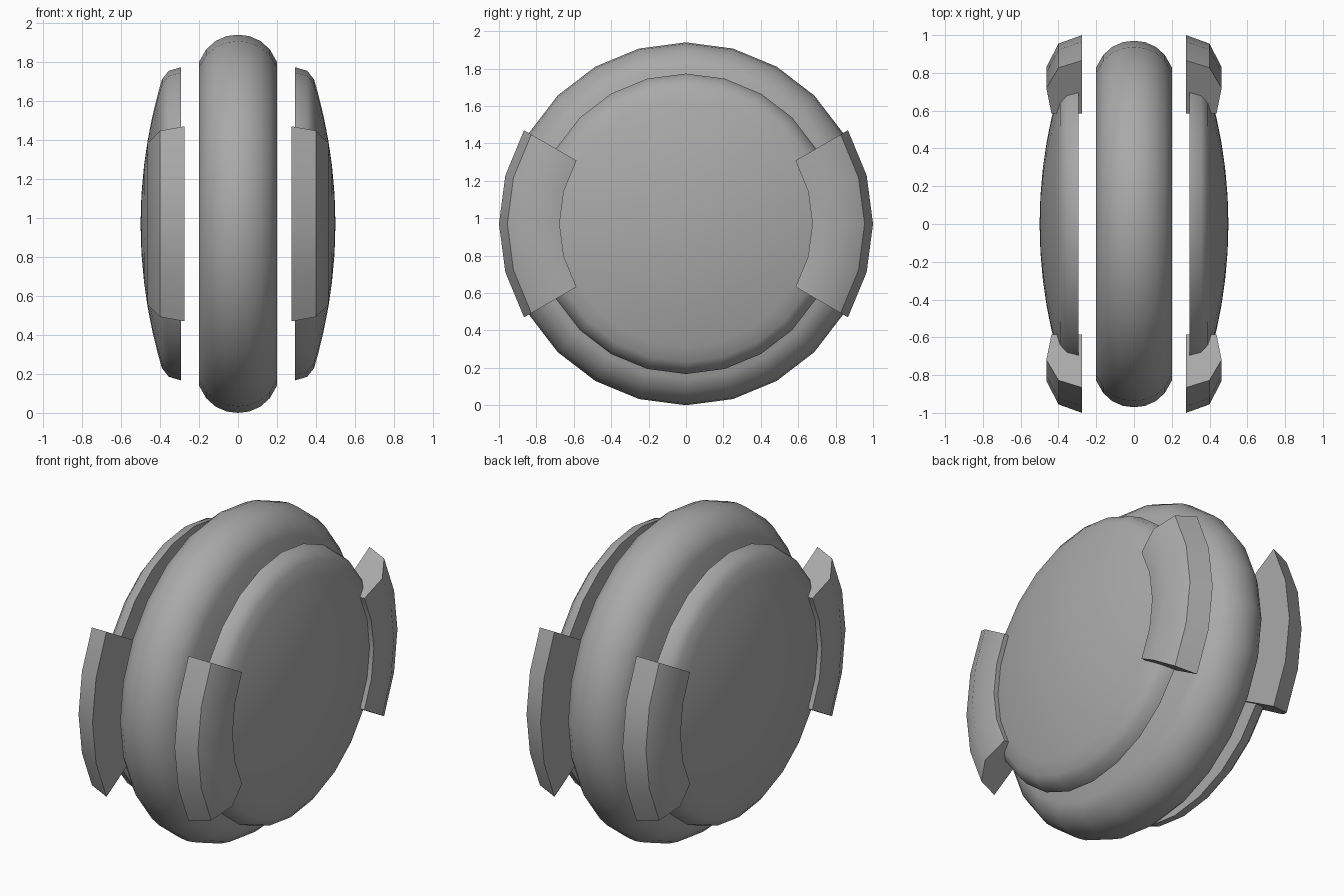
import bpy
import bmesh
from math import cos, sin, pi, radians

cube = bpy.data.objects.get("Cube")
if cube:
    bpy.data.objects.remove(cube)

CENTRE_Z = 0.97
SEGMENTS = 24

grey = bpy.data.materials.new("mid_grey")
grey.use_nodes = True
colour = (0.4, 0.4, 0.4, 1)
grey.diffuse_color = colour
grey.node_tree.nodes["Principled BSDF"].inputs["Base Color"].default_value = colour


def finish(name, bm, angle):
    """Turn the bmesh into a smooth-shaded object."""
    bmesh.ops.remove_doubles(bm, verts=bm.verts, dist=0.0001)
    bmesh.ops.recalc_face_normals(bm, faces=bm.faces)
    mesh = bpy.data.meshes.new(name)
    bm.to_mesh(mesh)
    bm.free()
    mesh.materials.append(grey)
    obj = bpy.data.objects.new(name, mesh)
    bpy.context.collection.objects.link(obj)
    bpy.ops.object.select_all(action="DESELECT")
    obj.select_set(True)
    bpy.context.view_layer.objects.active = obj
    bpy.ops.object.shade_smooth_by_angle(angle=radians(angle))


def ring(bm, profile, angle):
    """Place (x, radius) points at an angle about the wheel axis."""
    return [bm.verts.new((x, r * cos(angle), CENTRE_Z + r * sin(angle)))
            for x, r in profile]


def lathe(name, profile, angle):
    """Revolve an open profile that starts and ends on the axis."""
    bm = bmesh.new()
    rings = [ring(bm, profile, 2 * pi * i / SEGMENTS) for i in range(SEGMENTS)]
    for i, a in enumerate(rings):
        b = rings[(i + 1) % SEGMENTS]
        for j in range(len(profile) - 1):
            bm.faces.new((a[j], a[j + 1], b[j + 1], b[j]))
    bmesh.ops.dissolve_degenerate(bm, dist=0.0001, edges=bm.edges)
    finish(name, bm, angle)


def arc_block(name, section, middle):
    """Sweep a closed section through sixty degrees and cap both ends."""
    bm = bmesh.new()
    rings = [ring(bm, section, middle + radians(a)) for a in range(-30, 31, 15)]
    n = len(section)
    for a, b in zip(rings, rings[1:]):
        for j in range(n):
            k = (j + 1) % n
            bm.faces.new((a[j], a[k], b[k], b[j]))
    bm.faces.new(rings[0])
    bm.faces.new(rings[-1])
    finish(name, bm, 40)


# Central tyre with a rounded tread and flat sides
half = [(0.2, 0), (0.2, 0.83), (0.163, 0.895), (0.115, 0.938), (0.058, 0.963)]
tyre = half + [(0, 0.97)] + [(-x, r) for x, r in reversed(half)]
lathe("tyre", tyre, 40)

# Domed side covers and the curved clamps at front and back
dome = [(0.5 - 0.2 * r * r, r) for r in (0, 0.15, 0.3, 0.43, 0.55, 0.66, 0.74)]
cover = dome + [(0.355, 0.785), (0.293, 0.803), (0.293, 0)]
clamp = [(0.275, 1.0), (0.4, 0.955), (0.464, 0.83), (0.437, 0.676), (0.275, 0.676)]
for side, s in (("left", 1), ("right", -1)):
    lathe(side + "_cover", [(s * x, r) for x, r in cover], 65)
    for end, middle in (("front", pi), ("back", 0)):
        arc_block(f"{side}_{end}_clamp", [(s * x, r) for x, r in clamp], middle)
